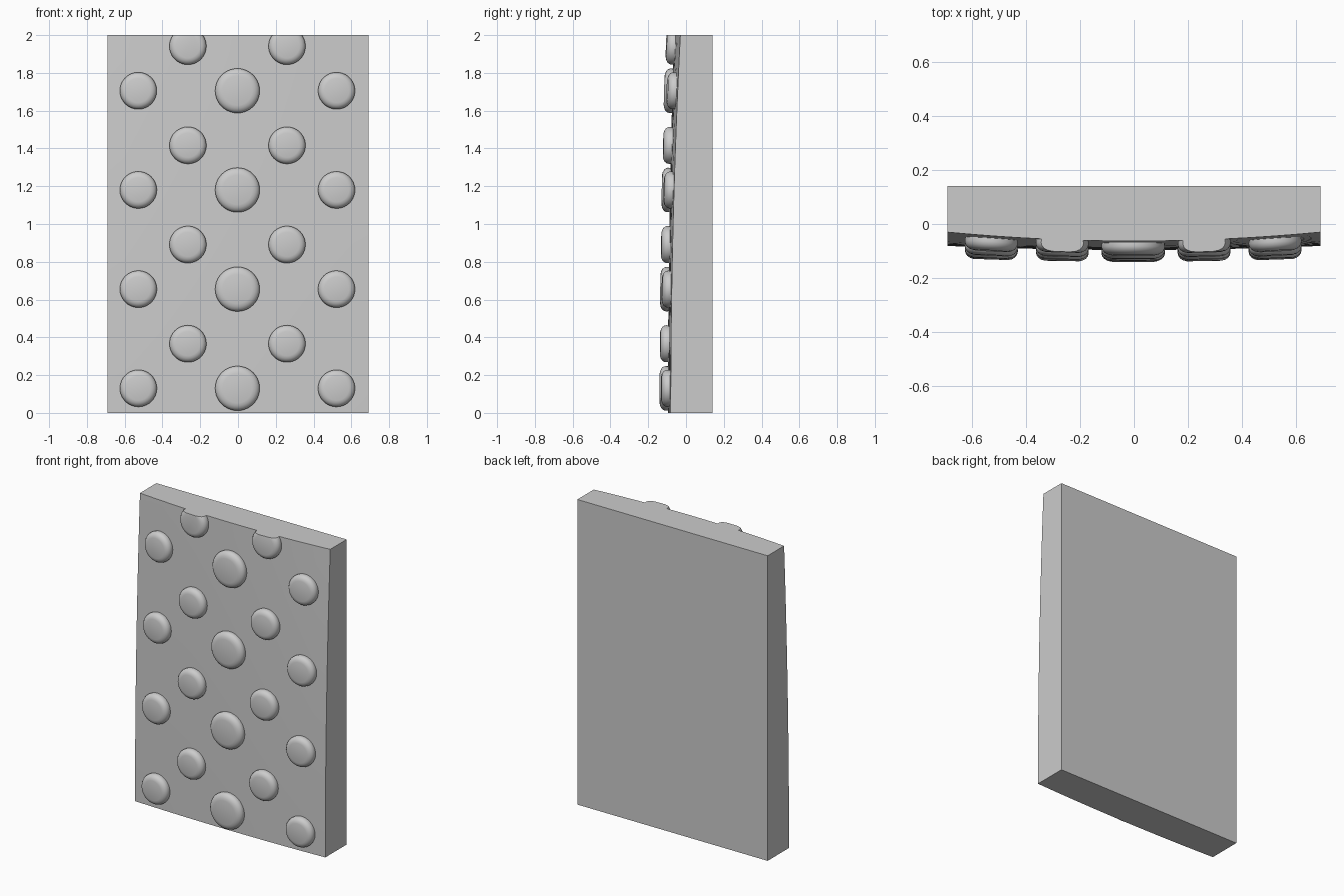
import bpy, bmesh, math
from mathutils import Vector

if "Cube" in bpy.data.objects:
    bpy.data.objects.remove(bpy.data.objects["Cube"])

HALF_W, HEIGHT, BACK = 0.69, 2.0, 0.14


def front_y(x, z):
    """Depth of the gently bowed front face."""
    t = (z / HEIGHT) ** 2
    centre = -0.096 + 0.033 * t
    return centre + (0.015 + 0.018 * t) * (x / HALF_W) ** 2


def front_normal(x, z):
    e = 0.01
    dx = (front_y(x + e, z) - front_y(x - e, z)) / (2 * e)
    dz = (front_y(x, z + e) - front_y(x, z - e)) / (2 * e)
    return Vector((dx, -1, dz)).normalized()


def finish(name, bm, angle=40):
    bmesh.ops.recalc_face_normals(bm, faces=bm.faces)
    mesh = bpy.data.meshes.new(name)
    bm.to_mesh(mesh)
    bm.free()
    ob = bpy.data.objects.new(name, mesh)
    bpy.context.collection.objects.link(ob)
    bpy.ops.object.select_all(action='DESELECT')
    ob.select_set(True)
    bpy.context.view_layer.objects.active = ob
    bpy.ops.object.shade_smooth_by_angle(angle=math.radians(angle))
    return ob


# Panel: bowed front grid, straight walls, flat back
bm = bmesh.new()
bmesh.ops.create_grid(bm, x_segments=16, y_segments=20, size=1)
for v in bm.verts:
    x, z = v.co.x * HALF_W, (v.co.y + 1) * HEIGHT / 2
    v.co = (x, front_y(x, z), z)
rim = [e for e in bm.edges if e.is_boundary]
geom = bmesh.ops.extrude_edge_only(bm, edges=rim)["geom"]
for v in geom:
    if isinstance(v, bmesh.types.BMVert):
        v.co.y = BACK
bmesh.ops.edgeloop_fill(bm, edges=[e for e in bm.edges if e.is_boundary])
finish("panel", bm)


# Studs: rounded discs that follow the front face
def stud(name, x, z, r, h=0.044, sides=40):
    profile = [(0.97, -0.4), (0.99, 0.0), (1.0, 0.3), (0.97, 0.55),
               (0.90, 0.77), (0.79, 0.92), (0.66, 1.0)]
    origin = Vector((x, front_y(x, z), z))
    turn = Vector((0, 0, 1)).rotation_difference(front_normal(x, z))
    bm = bmesh.new()
    rings = []
    for k, d in profile:
        rings.append([bm.verts.new(origin + turn @ Vector((
            r * k * math.cos(a), r * k * math.sin(a), d * h)))
            for a in (2 * math.pi * i / sides for i in range(sides))])
    for lo, hi in zip(rings, rings[1:]):
        for i in range(sides):
            j = (i + 1) % sides
            bm.faces.new((lo[i], lo[j], hi[j], hi[i]))
    bm.faces.new(rings[0])
    bm.faces.new(rings[-1])
    # Studs that overrun the top edge are sliced flush with it
    if z + r > HEIGHT:
        bmesh.ops.bisect_plane(bm, geom=bm.verts[:] + bm.edges[:] + bm.faces[:],
                               plane_co=(0, 0, HEIGHT), plane_no=(0, 0, 1),
                               clear_outer=True)
        bmesh.ops.holes_fill(bm, edges=[e for e in bm.edges if e.is_boundary])
    finish(name, bm)


# Staggered rows of three and two
for row in range(4):
    z = 0.13 + 0.525 * row
    stud(f"large_stud_{row}", -0.003, z, 0.118)
    for side, x in (("left", -0.527), ("right", 0.521)):
        stud(f"outer_stud_{side}_{row}", x, z, 0.098)
    for side, x in (("left", -0.265), ("right", 0.259)):
        stud(f"inner_stud_{side}_{row}", x, z + 0.236, 0.098)
